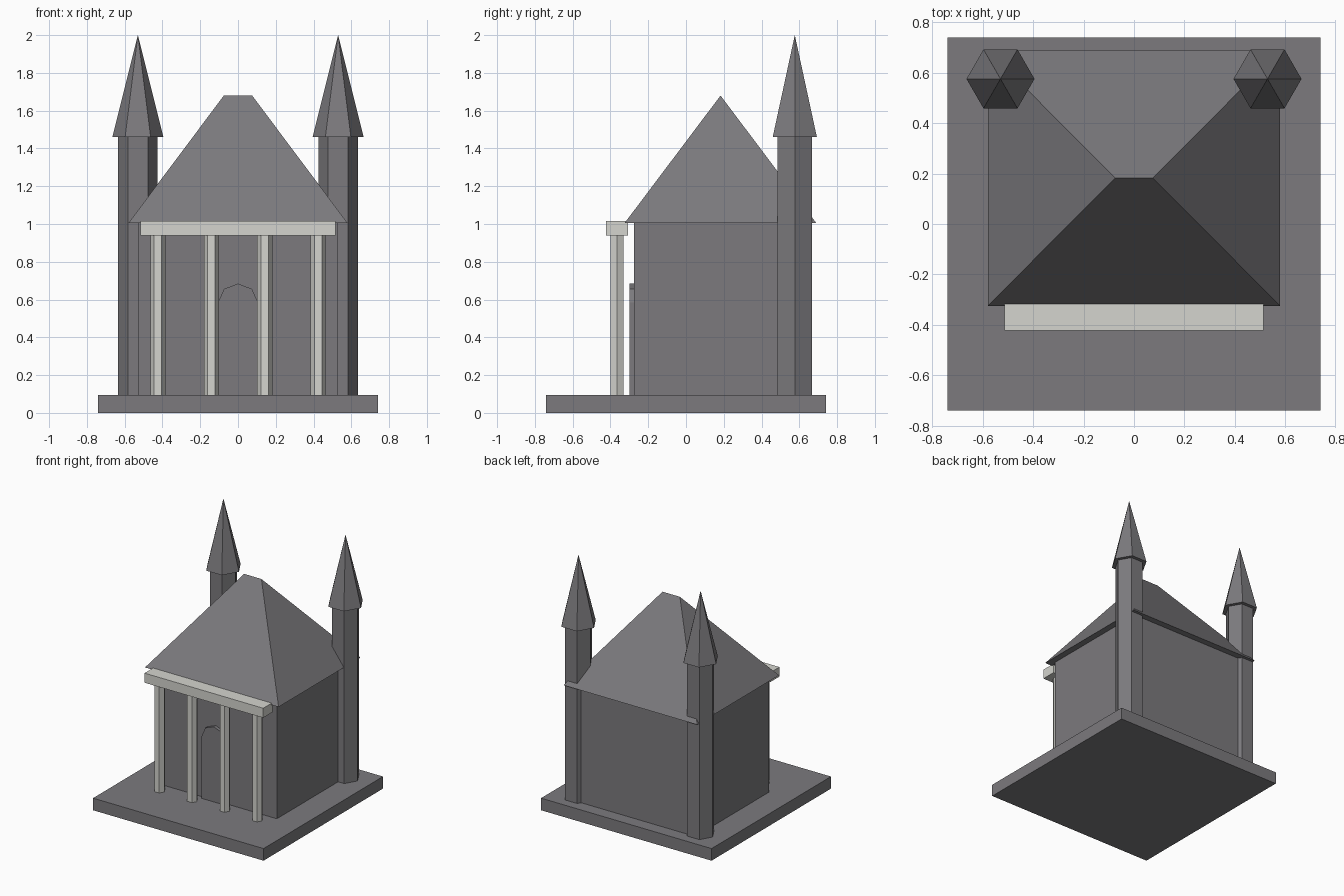
import bpy, bmesh, math

if "Cube" in bpy.data.objects:
    bpy.data.objects.remove(bpy.data.objects["Cube"])


def material(name, rgb):
    m = bpy.data.materials.new(name)
    m.diffuse_color = (*rgb, 1)
    m.use_nodes = True
    m.node_tree.nodes["Principled BSDF"].inputs["Base Color"].default_value = m.diffuse_color
    return m


STONE = material("dark grey stone", (0.20, 0.195, 0.207))
MARBLE = material("pale marble", (0.66, 0.66, 0.62))


def finish(name, bm, mat):
    bmesh.ops.recalc_face_normals(bm, faces=bm.faces)
    me = bpy.data.meshes.new(name)
    bm.to_mesh(me)
    bm.free()
    me.materials.append(mat)
    ob = bpy.data.objects.new(name, me)
    bpy.context.collection.objects.link(ob)
    return ob


def box(name, x, y, z, mat):
    """Box from (min, max) pairs."""
    bm = bmesh.new()
    bmesh.ops.create_cube(bm, size=1)
    for v in bm.verts:
        v.co = [r[0] if c < 0 else r[1] for c, r in zip(v.co, (x, y, z))]
    return finish(name, bm, mat)


def hexagon(name, x, y, z0, z1, r0, r1, mat):
    """Six-sided column or spire with corners pointing along x."""
    bm = bmesh.new()
    low = [bm.verts.new((x + r0 * math.cos(i * math.pi / 3),
                         y + r0 * math.sin(i * math.pi / 3), z0)) for i in range(6)]
    bm.faces.new(low)
    if r1:
        top = [bm.verts.new((x + r1 * math.cos(i * math.pi / 3),
                             y + r1 * math.sin(i * math.pi / 3), z1)) for i in range(6)]
        bm.faces.new(top)
        for i in range(6):
            j = (i + 1) % 6
            bm.faces.new((low[i], low[j], top[j], top[i]))
    else:
        tip = bm.verts.new((x, y, z1))
        for i in range(6):
            bm.faces.new((low[i], low[(i + 1) % 6], tip))
    return finish(name, bm, mat)


# Ground slab and main hall
box("base_slab", (-0.74, 0.74), (-0.74, 0.74), (0, 0.095), STONE)
box("hall", (-0.53, 0.53), (-0.275, 0.64), (0.095, 1.005), STONE)

# Hipped roof: box whose top is squeezed into a short ridge
roof = box("hip_roof", (-0.58, 0.58), (-0.325, 0.69), (1.005, 1.68), STONE)
bm = bmesh.new()
bm.from_mesh(roof.data)
for v in bm.verts:
    if v.co.z > 1.3:
        v.co.x = math.copysign(0.075, v.co.x)
        v.co.y = 0.183
bmesh.ops.remove_doubles(bm, verts=bm.verts, dist=0.001)
bm.to_mesh(roof.data)
bm.free()

# Arched door slab on the front wall
bm = bmesh.new()
outline = [(-0.105, 0.095), (0.105, 0.095)]
outline += [(0.105 * math.cos(i * math.pi / 4), 0.585 + 0.1 * math.sin(i * math.pi / 4))
            for i in range(5)]
face = bm.faces.new([bm.verts.new((x, -0.30, z)) for x, z in outline])
new = bmesh.ops.extrude_face_region(bm, geom=[face], use_keep_orig=True)["geom"]
for v in new:
    if isinstance(v, bmesh.types.BMVert):
        v.co.y = -0.27
finish("arched_door", bm, STONE)

# Corner towers with spires
for side, s in (("left", -1), ("right", 1)):
    hexagon(side + "_tower", s * 0.53, 0.576, 0.095, 1.46, 0.105, 0.105, STONE)
    hexagon(side + "_spire", s * 0.53, 0.576, 1.46, 2.0, 0.135, 0, STONE)

# Portico: four columns carrying a beam
for i in range(4):
    hexagon(f"portico_column_{i + 1}", -0.424 + i * 0.2827, -0.365, 0.095, 0.945,
            0.04, 0.04, MARBLE)
box("portico_beam", (-0.515, 0.515), (-0.423, -0.307), (0.94, 1.015), MARBLE)
